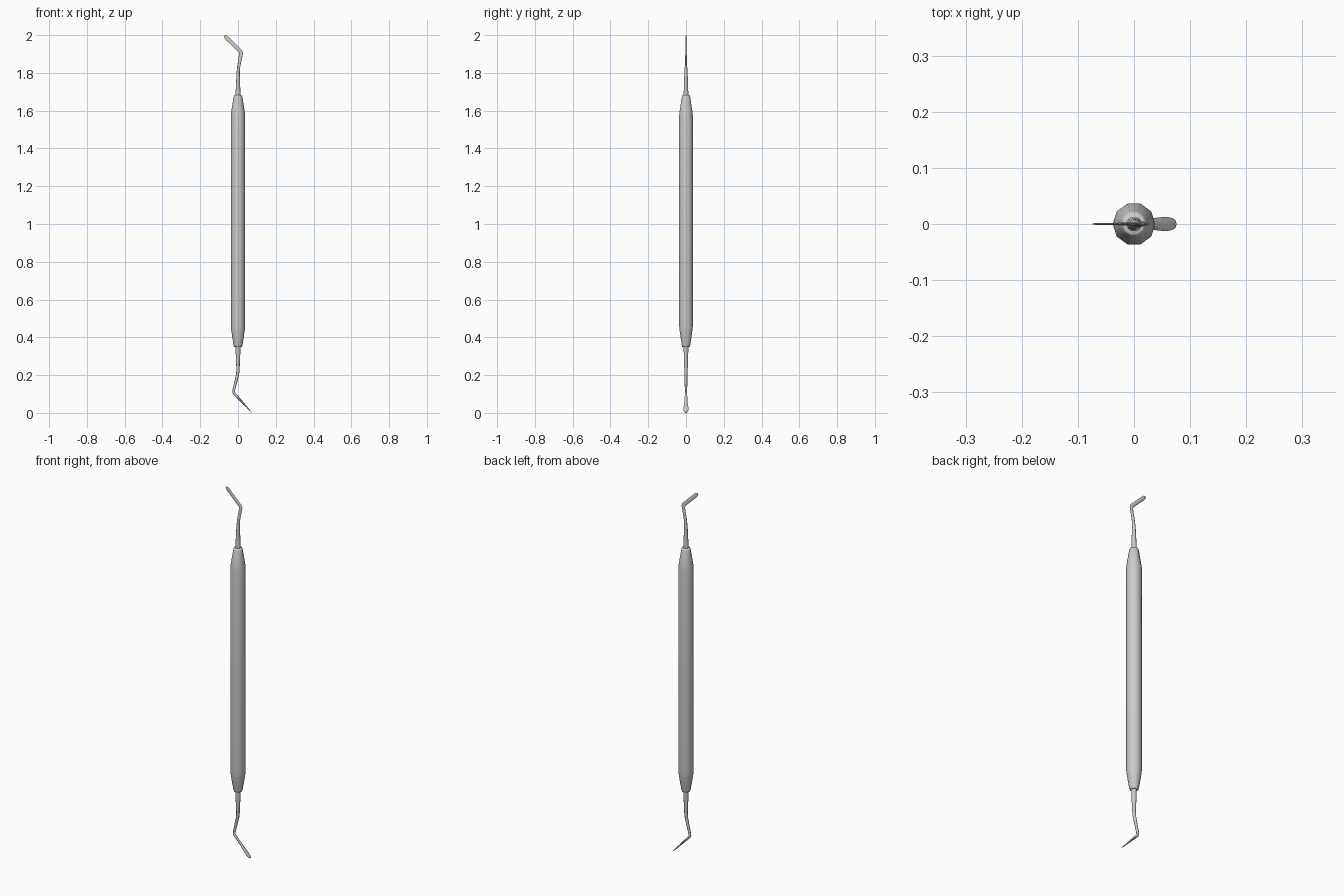
import bpy, bmesh, math
from mathutils import Vector


def sweep(name, stations, sides, angle):
    """Skin ellipses along a path in the xz plane.
    Station: x, z, half size in the xz plane, half size along y."""
    bm = bmesh.new()
    pts = [Vector((s[0], 0, s[1])) for s in stations]
    rings = []
    for i, (x, z, a, b) in enumerate(stations):
        t = Vector((0, 0, 0))
        if i > 0:
            t += (pts[i] - pts[i - 1]).normalized()
        if i < len(pts) - 1:
            t += (pts[i + 1] - pts[i]).normalized()
        t.normalize()
        n = Vector((t.z, 0, -t.x))
        ring = []
        for k in range(sides):
            ang = 2 * math.pi * k / sides
            ring.append(bm.verts.new(pts[i] + n * a * math.cos(ang)
                                     + Vector((0, b * math.sin(ang), 0))))
        rings.append(ring)
    for r0, r1 in zip(rings, rings[1:]):
        for k in range(sides):
            j = (k + 1) % sides
            bm.faces.new((r0[k], r0[j], r1[j], r1[k]))
    bm.faces.new(rings[0])
    bm.faces.new(rings[-1])
    bmesh.ops.recalc_face_normals(bm, faces=bm.faces)
    me = bpy.data.meshes.new(name)
    bm.to_mesh(me)
    bm.free()
    ob = bpy.data.objects.new(name, me)
    bpy.context.collection.objects.link(ob)
    bpy.ops.object.select_all(action='DESELECT')
    ob.select_set(True)
    bpy.context.view_layer.objects.active = ob
    bpy.ops.object.shade_smooth_by_angle(angle=math.radians(angle))
    return ob


# Ten-sided handle, tapered symmetrically at both ends
half = [(0.665, 0.018), (0.663, 0.021), (0.655, 0.0235),
        (0.575, 0.036), (0.555, 0.038)]
profile = [(0, 1.01 - h + 0.003, r, r) for h, r in half]
profile += [(0, 1.02 + h - 0.003, r, r) for h, r in reversed(half)]
sweep("handle", profile, 10, 40)

# Upper shank ending in a thin blade that is flat front to back
sweep("upper_blade", [
    (0, 1.65, 0.014, 0.014),
    (0, 1.69, 0.013, 0.013),
    (0.001, 1.80, 0.0085, 0.009),
    (0.004, 1.835, 0.008, 0.0065),
    (0.015, 1.895, 0.0095, 0.004),
    (0.0165, 1.905, 0.0105, 0.0035),
    (0.012, 1.915, 0.0105, 0.003),
    (-0.058, 1.983, 0.0105, 0.0018),
    (-0.066, 1.991, 0.009, 0.0018),
    (-0.071, 1.996, 0.005, 0.0016),
], 10, 40)

# Lower shank ending in a thin paddle that is wide along y
sweep("lower_paddle", [
    (0, 0.37, 0.014, 0.014),
    (0, 0.335, 0.013, 0.013),
    (0, 0.23, 0.0085, 0.0095),
    (-0.002, 0.205, 0.008, 0.0085),
    (-0.022, 0.122, 0.007, 0.0065),
    (-0.0235, 0.112, 0.0075, 0.006),
    (-0.020, 0.102, 0.007, 0.006),
    (0.020, 0.060, 0.005, 0.0085),
    (0.038, 0.040, 0.0035, 0.011),
    (0.044, 0.034, 0.003, 0.0125),
    (0.060, 0.016, 0.002, 0.013),
    (0.068, 0.008, 0.0015, 0.011),
    (0.073, 0.003, 0.001, 0.0085),
    (0.0748, 0.0008, 0.0008, 0.004),
], 10, 40)
